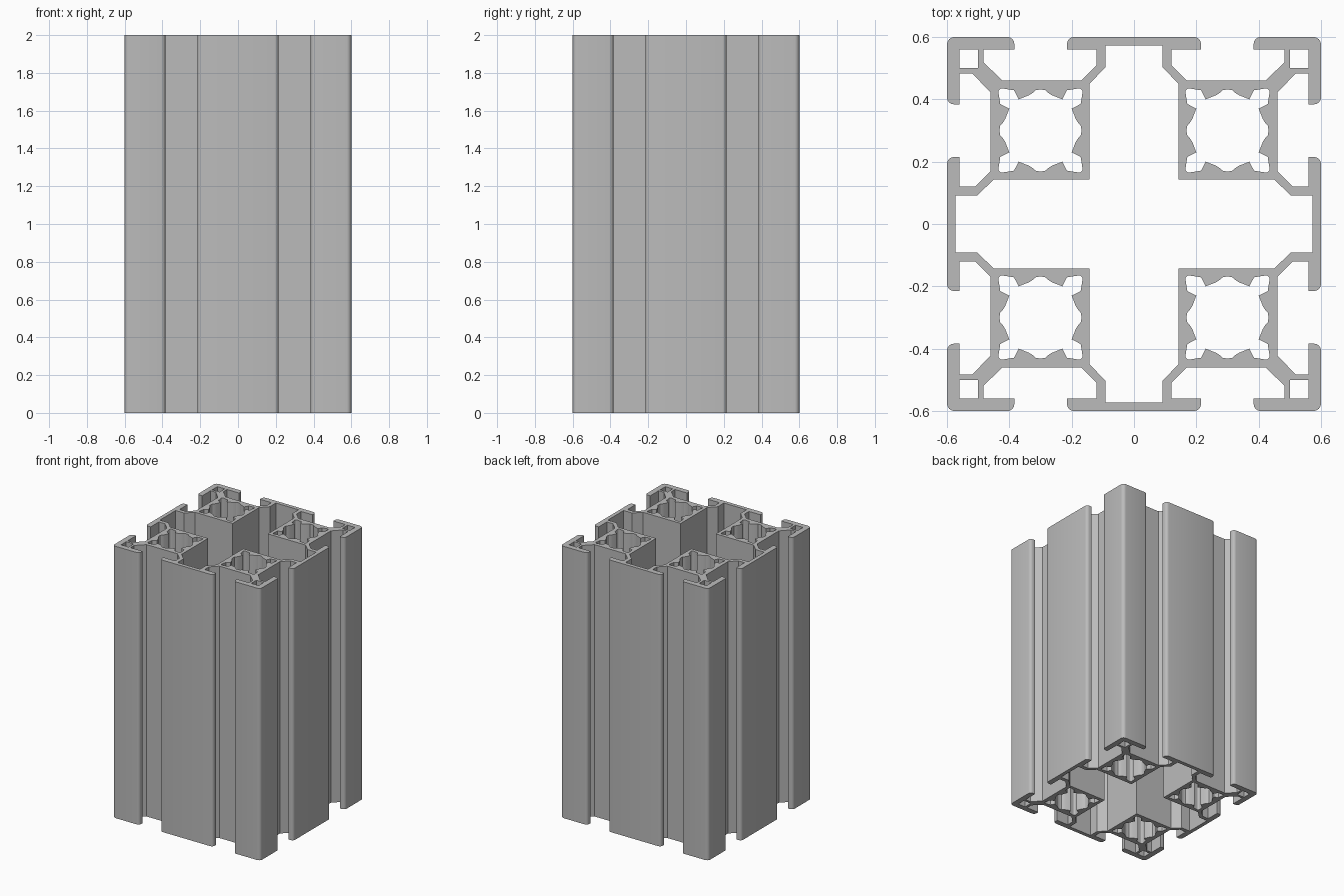
import bpy, bmesh
from math import sin, cos, radians

HEIGHT = 2.0

cube = bpy.data.objects.get("Cube")
if cube:
    bpy.data.objects.remove(cube, do_unlink=True)


def arc(cx, cy, r, start, end, steps=4):
    """Points of an arc, angles in degrees."""
    angles = [radians(start + (end - start) * i / steps) for i in range(steps + 1)]
    return [(cx + r * cos(a), cy + r * sin(a)) for a in angles]


def unique(points):
    """Drop points that repeat the previous one."""
    out = []
    for p in points:
        if not out or abs(p[0] - out[-1][0]) + abs(p[1] - out[-1][1]) > 1e-5:
            out.append(p)
    if abs(out[0][0] - out[-1][0]) + abs(out[0][1] - out[-1][1]) < 1e-5:
        out.pop()
    return out


def eightfold(half):
    """Mirror a top-to-diagonal run across the diagonal, then turn it four times."""
    quarter = half + [(y, x) for x, y in reversed(half)]
    loop = []
    for _ in range(4):
        loop += quarter
        quarter = [(y, -x) for x, y in quarter]
    return unique(loop)


# Outer contour: middle plate, slot with its walls, corner plate
R = 0.022
outer = eightfold(
    [(0, 0.6)]
    + arc(0.215 - R, 0.6 - R, R, 90, 0)
    + [(0.215, 0.56), (0.12, 0.56), (0.12, 0.51), (0.17, 0.46),
       (0.422, 0.46), (0.482, 0.518), (0.482, 0.56), (0.384, 0.56)]
    + arc(0.384 + R, 0.6 - R, R, 180, 90)
    + arc(0.575, 0.575, 0.025, 90, 45))

# Cross-shaped hollow in the middle
cavity = eightfold([(0, 0.572), (0.092, 0.572), (0.092, 0.502),
                    (0.143, 0.45), (0.143, 0.143)])

# Toothed bore, centred on its own origin
bore = eightfold([(0, 0.132), (0.016, 0.129), (0.023, 0.122), (0.037, 0.113),
                  (0.07, 0.1), (0.085, 0.129)]
                 + arc(0.123, 0.123, 0.012, 90, 45, 2))

# Small square duct in each corner
duct = [(-0.03, -0.03), (0.03, -0.03), (0.03, 0.03), (-0.03, 0.03)]

loops = [outer, cavity]
for sx in (-1, 1):
    for sy in (-1, 1):
        for shape, c in ((bore, 0.3), (duct, 0.53)):
            loops.append([(x + sx * c, y + sy * c) for x, y in shape])

# Filled profile, extruded to full height
curve = bpy.data.curves.new("rail_profile", "CURVE")
curve.dimensions = "2D"
curve.fill_mode = "BOTH"
curve.extrude = HEIGHT / 2
for loop in loops:
    spline = curve.splines.new("POLY")
    spline.points.add(len(loop) - 1)
    for point, (x, y) in zip(spline.points, loop):
        point.co = (x, y, 0, 1)
    spline.use_cyclic_u = True
helper = bpy.data.objects.new("rail_profile", curve)
bpy.context.collection.objects.link(helper)
bpy.context.view_layer.update()
evaluated = helper.evaluated_get(bpy.context.evaluated_depsgraph_get())
mesh = bpy.data.meshes.new_from_object(evaluated)
bpy.data.objects.remove(helper, do_unlink=True)

# Weld caps to walls and stand the rail on the ground
bm = bmesh.new()
bm.from_mesh(mesh)
bmesh.ops.remove_doubles(bm, verts=bm.verts, dist=1e-5)
bmesh.ops.translate(bm, verts=bm.verts, vec=(0, 0, HEIGHT / 2))
bmesh.ops.recalc_face_normals(bm, faces=bm.faces)
bm.to_mesh(mesh)
bm.free()
mesh.name = "slotted_rail"
rail = bpy.data.objects.new("slotted_rail", mesh)
bpy.context.collection.objects.link(rail)

# Plain grey metal
grey = bpy.data.materials.new("grey_metal")
grey.use_nodes = True
colour = (0.5, 0.5, 0.5, 1)
grey.diffuse_color = colour
grey.node_tree.nodes["Principled BSDF"].inputs["Base Color"].default_value = colour
mesh.materials.clear()
mesh.materials.append(grey)

bpy.context.view_layer.objects.active = rail
rail.select_set(True)
bpy.ops.object.shade_smooth_by_angle(angle=radians(30))
